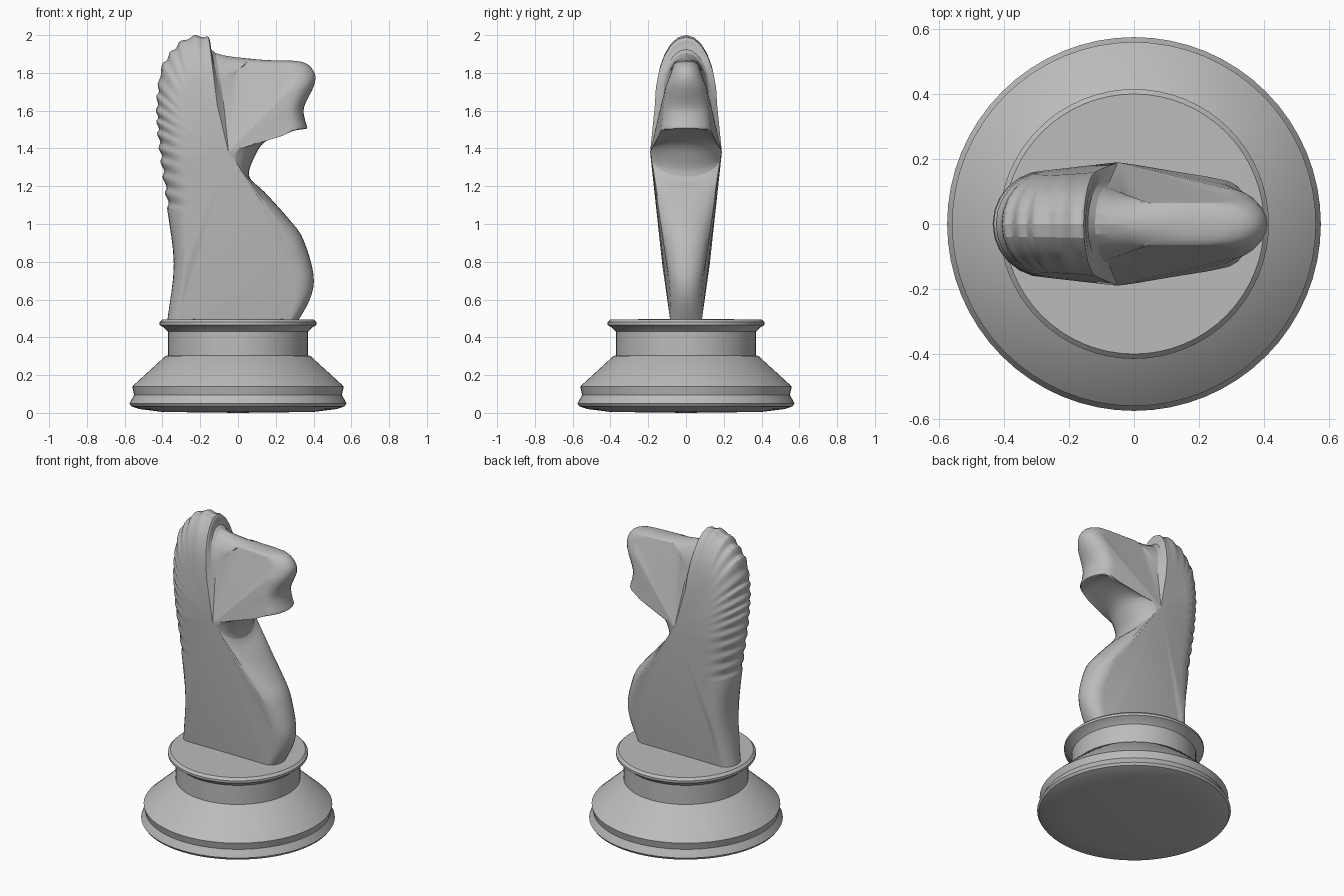
import bpy, bmesh, math
from mathutils import Vector

if "Cube" in bpy.data.objects:
    bpy.data.objects.remove(bpy.data.objects["Cube"])

grey = bpy.data.materials.new("plain grey")
grey.diffuse_color = (0.5, 0.5, 0.5, 1)
grey.use_nodes = True
grey.node_tree.nodes["Principled BSDF"].inputs["Base Color"].default_value = grey.diffuse_color


def finish(bm, name, angle):
    bmesh.ops.remove_doubles(bm, verts=bm.verts, dist=0.0005)
    bmesh.ops.recalc_face_normals(bm, faces=bm.faces)
    me = bpy.data.meshes.new(name)
    bm.to_mesh(me)
    bm.free()
    ob = bpy.data.objects.new(name, me)
    bpy.context.collection.objects.link(ob)
    me.materials.append(grey)
    bpy.ops.object.select_all(action='DESELECT')
    ob.select_set(True)
    bpy.context.view_layer.objects.active = ob
    bpy.ops.object.shade_smooth_by_angle(angle=math.radians(angle))


# Turned pedestal: (radius, height)
profile = [(0, 0), (0.40, 0.005), (0.52, 0.02), (0.565, 0.035), (0.575, 0.05), (0.55, 0.095),
           (0.56, 0.14), (0.385, 0.30), (0.37, 0.305), (0.37, 0.43), (0.39, 0.45),
           (0.415, 0.465), (0.415, 0.48), (0.40, 0.495), (0, 0.497)]
bm = bmesh.new()
verts = [bm.verts.new((r, 0, z)) for r, z in profile]
edges = [bm.edges.new(p) for p in zip(verts, verts[1:])]
bmesh.ops.spin(bm, geom=verts + edges, cent=(0, 0, 0), axis=(0, 0, 1),
               angle=math.tau, steps=64)
finish(bm, "pedestal", 25)

# Horse outline: ridge (x, z) on the centre plane, then the flank edge (x, z, half width)
chest = [(0.30, 0.46, 0.26, 0.46, 0.08), (0.38, 0.60, 0.30, 0.60, 0.085),
         (0.40, 0.73, 0.31, 0.73, 0.095), (0.345, 0.92, 0.26, 0.90, 0.12),
         (0.275, 1.02, 0.20, 1.00, 0.135), (0.14, 1.17, 0.09, 1.17, 0.16),
         (0.06, 1.25, -0.04, 1.36, 0.185)]
head = [(0.085, 1.35, -0.05, 1.38, 0.19), (0.15, 1.44, -0.03, 1.39, 0.187),
        (0.31, 1.505, 0.23, 1.465, 0.145), (0.365, 1.505, 0.27, 1.50, 0.135),
        (0.355, 1.55, 0.26, 1.56, 0.13), (0.35, 1.62, 0.26, 1.62, 0.125),
        (0.405, 1.74, 0.28, 1.72, 0.11), (0.40, 1.81, 0.30, 1.80, 0.08),
        (0.33, 1.86, 0.25, 1.84, 0.067), (0.12, 1.87, 0.02, 1.85, 0.067),
        (-0.12, 1.905, -0.08, 1.68, 0.12)]
mane = [(-0.155, 1.99, -0.11, 1.63, 0.165), (-0.23, 2.0, -0.19, 1.67, 0.158),
        (-0.31, 1.965, -0.24, 1.66, 0.155), (-0.40, 1.85, -0.26, 1.62, 0.157),
        (-0.425, 1.74, -0.27, 1.58, 0.16), (-0.435, 1.60, -0.27, 1.50, 0.165),
        (-0.42, 1.40, -0.26, 1.35, 0.165), (-0.375, 1.08, -0.24, 1.05, 0.147)]
back = [(-0.34, 0.79, -0.27, 0.78, 0.125), (-0.37, 0.52, -0.31, 0.50, 0.085),
        (-0.38, 0.46, -0.31, 0.46, 0.08)]
outline = chest + head + mane + back
mane_start, mane_end = len(chest + head), len(chest + head + mane) - 1


def catmull(a, b, c, d, t):
    return 0.5 * (2 * b + (c - a) * t + (2 * a - 5 * b + 4 * c - d) * t * t
                  + (3 * b - a - 3 * c + d) * t ** 3)


# Resample the outline; the mane gets one shallow lock about every 0.08 units
STEPS, ARC = 8, 6
ridge = [Vector(p[:2]) for p in outline]
flank = [Vector(p[2:]) for p in outline]
last = len(outline) - 1
samples = []
for i in range(last):
    p = [ridge[max(0, min(last, i + k))] for k in (-1, 0, 1, 2)]
    waves = max(1, round((p[2] - p[1]).length / 0.08))
    n = STEPS * waves if mane_start <= i < mane_end else 4
    for k in range(n):
        t = k / n
        q = flank[i].lerp(flank[i + 1], t)
        r = catmull(*p, t)
        if mane_start <= i < mane_end:
            dip = 0.5 - 0.5 * math.cos(math.tau * waves * t)
            inward = Vector((q.x, q.y)) - r
            r += inward.normalized() * 0.014 * dip
        samples.append((r, q))
samples.append((ridge[last], flank[last]))

# Rounded rim from flank to flank, with large flat facets meeting at the cheek
bm = bmesh.new()
rows = []
for r, q in samples:
    row = []
    for k in range(-ARC, ARC + 1):
        a = k / ARC * math.pi / 2
        c = math.cos(a)
        row.append(bm.verts.new((q.x + (r.x - q.x) * c, q.z * math.sin(a),
                                 q.y + (r.y - q.y) * c)))
    rows.append(row)
apex = [bm.verts.new((-0.05, s * 0.19, 1.38)) for s in (-1, 1)]
for a, b in zip(rows, rows[1:] + rows[:1]):
    for k in range(2 * ARC):
        bm.faces.new((a[k], a[k + 1], b[k + 1], b[k]))
    bm.faces.new((a[0], b[0], apex[0]))
    bm.faces.new((a[-1], b[-1], apex[1]))
finish(bm, "horse_head", 20)
